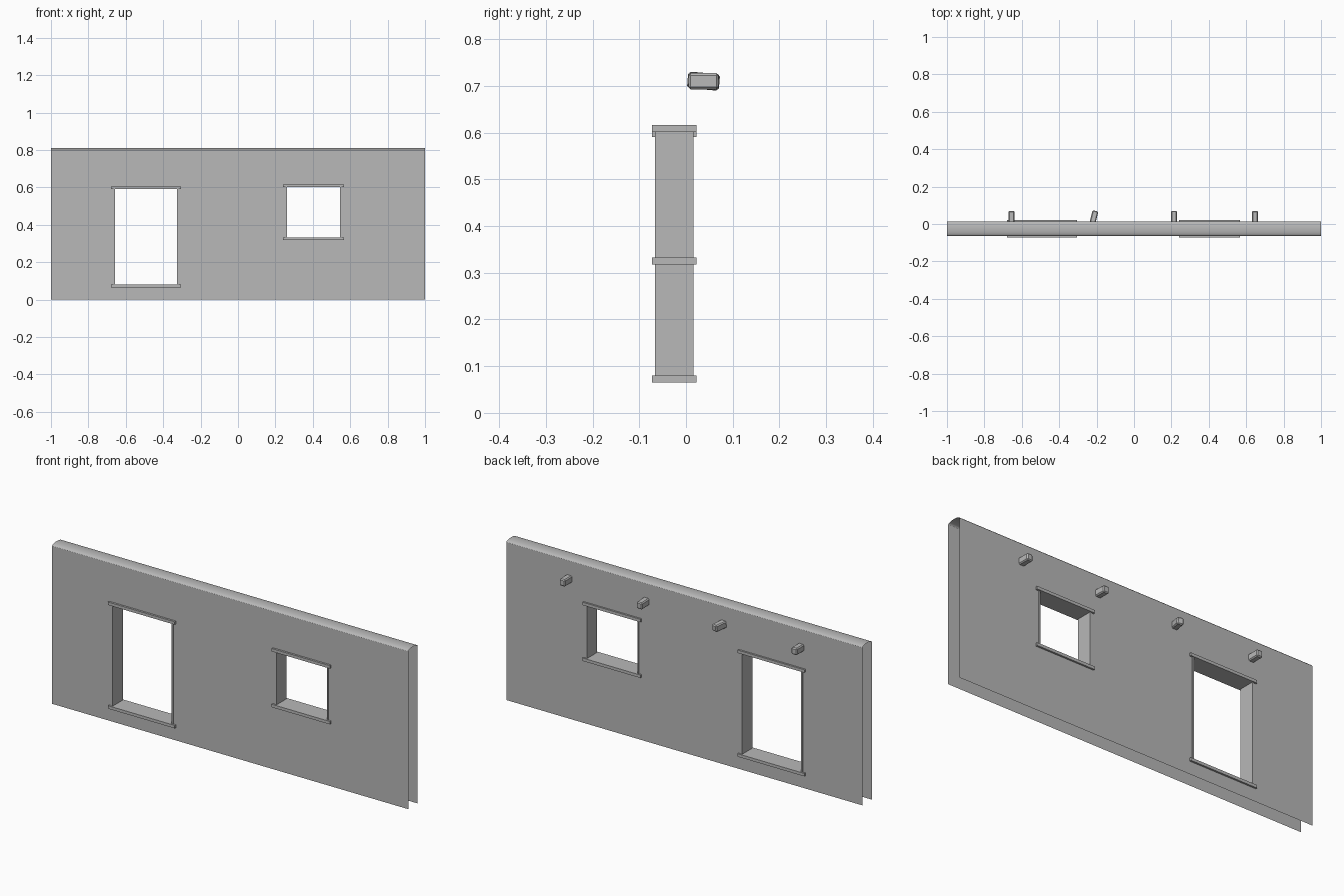
import bpy, bmesh, math

cube = bpy.data.objects.get("Cube")
if cube:
    bpy.data.objects.remove(cube, do_unlink=True)

plaster = bpy.data.materials.new("grey plaster")
plaster.use_nodes = True
grey = (0.48, 0.48, 0.48, 1)
plaster.diffuse_color = grey
plaster.node_tree.nodes["Principled BSDF"].inputs["Base Color"].default_value = grey

FRONT, BACK, TOP = -0.063, 0.013, 0.80
MID = (FRONT + BACK) / 2

# Clear openings: left x, right x, bottom z, top z
OPENINGS = {"door": (-0.658, -0.326, 0.08, 0.591),
            "window": (0.262, 0.545, 0.333, 0.601)}
JAMB, SILL, OVERHANG = 0.008, 0.015, 0.022


def finish(name, bm):
    mesh = bpy.data.meshes.new(name)
    bm.to_mesh(mesh)
    bm.free()
    mesh.materials.append(plaster)
    obj = bpy.data.objects.new(name, mesh)
    bpy.context.collection.objects.link(obj)
    return obj


def box(name, x0, x1, y0, y1, z0, z1):
    bm = bmesh.new()
    bmesh.ops.create_cube(bm, size=1)
    bmesh.ops.scale(bm, vec=(x1 - x0, y1 - y0, z1 - z0), verts=bm.verts)
    obj = finish(name, bm)
    obj.location = ((x0 + x1) / 2, (y0 + y1) / 2, (z0 + z1) / 2)
    return obj


# Thin wall sheets with holes, open at the ends and the bottom
def wall_sheet(name, y, facing_front):
    holes = [(a - JAMB / 2, b + JAMB / 2, c - SILL / 2, d + SILL / 2)
             for a, b, c, d in OPENINGS.values()]
    xs = sorted({-1, 1} | {v for h in holes for v in h[:2]})
    zs = sorted({0, TOP} | {v for h in holes for v in h[2:]})
    bm = bmesh.new()
    for x0, x1 in zip(xs, xs[1:]):
        for z0, z1 in zip(zs, zs[1:]):
            cx, cz = (x0 + x1) / 2, (z0 + z1) / 2
            if any(a < cx < b and c < cz < d for a, b, c, d in holes):
                continue
            ring = [(x0, z0), (x1, z0), (x1, z1), (x0, z1)]
            if not facing_front:
                ring.reverse()
            bm.faces.new([bm.verts.new((px, y, pz)) for px, pz in ring])
    bmesh.ops.remove_doubles(bm, verts=bm.verts, dist=1e-5)
    return finish(name, bm)


wall_sheet("wall_front", FRONT, True)
wall_sheet("wall_back", BACK, False)

# Gently arched coping along the top
bm = bmesh.new()
steps = 10
rows = []
for i in range(steps + 1):
    a = math.pi * i / steps
    y = MID - (BACK - FRONT) / 2 * math.cos(a)
    z = TOP + 0.011 * math.sin(a)
    rows.append([bm.verts.new((x, y, z)) for x in (-1, 1)])
for lo, hi in zip(rows, rows[1:]):
    f = bm.faces.new((lo[0], lo[1], hi[1], hi[0]))
    f.smooth = True
finish("wall_coping", bm)

# Jambs, lintels and sills, standing slightly proud of the wall
for kind, (x0, x1, z0, z1) in OPENINGS.items():
    for side, a, b in (("right", x0 - JAMB, x0), ("left", x1, x1 + JAMB)):
        box(f"{kind}_jamb_{side}", a, b, MID - 0.0415, MID + 0.0415, z0, z1)
    for part, a, b in (("sill", z0 - SILL, z0), ("lintel", z1, z1 + SILL)):
        box(f"{kind}_{part}", x0 - OVERHANG, x1 + OVERHANG,
            MID - 0.048, MID + 0.047, a, b)

# Beam ends poking out of the back, one of them crooked
for i, (x, yaw, pitch) in enumerate(((-0.655, 0, 0), (-0.214, -14, -5),
                                     (0.214, 0, -2), (0.647, 0, 0))):
    beam = box(f"beam_end_{i + 1}", x - 0.016, x + 0.016, 0.005, 0.07, 0.693, 0.728)
    beam.rotation_euler = (math.radians(pitch), 0, math.radians(yaw))
    bevel = beam.modifiers.new("worn_edges", 'BEVEL')
    bevel.width = 0.005
    bevel.segments = 1
